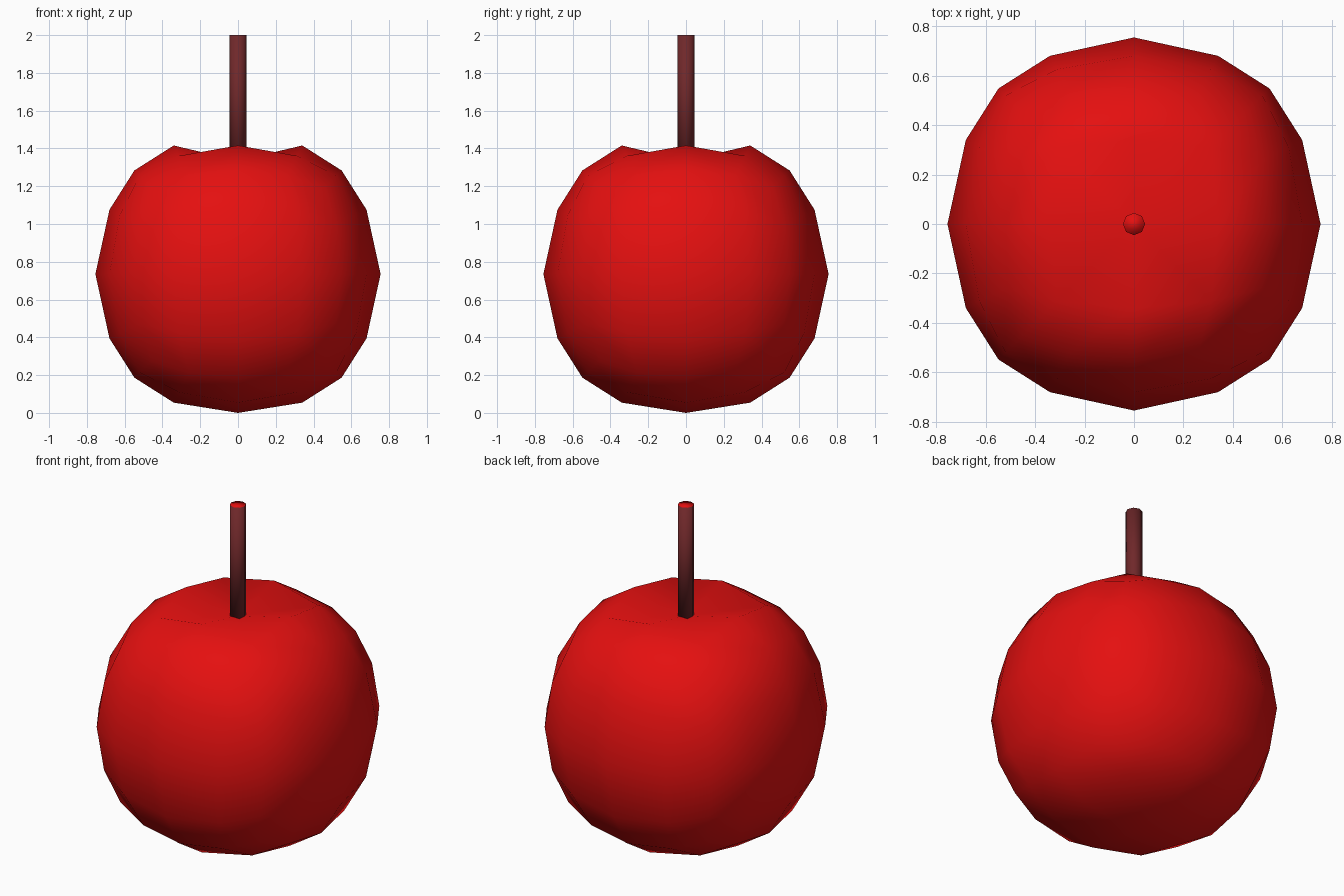
import bpy, bmesh
from mathutils import Vector

if "Cube" in bpy.data.objects:
    bpy.data.objects.remove(bpy.data.objects["Cube"])


def material(name, rgb):
    m = bpy.data.materials.new(name)
    m.diffuse_color = (*rgb, 1)
    m.use_nodes = True
    m.node_tree.nodes["Principled BSDF"].inputs["Base Color"].default_value = m.diffuse_color
    return m


red = material("apple red", (0.78, 0.005, 0.005))
brown = material("stem brown", (0.16, 0.021, 0.023))


def finish(bm, name, mats):
    mesh = bpy.data.meshes.new(name)
    for f in bm.faces:
        f.smooth = True
    bm.to_mesh(mesh)
    bm.free()
    for m in mats:
        mesh.materials.append(m)
    obj = bpy.data.objects.new(name, mesh)
    bpy.context.collection.objects.link(obj)
    return obj


# Apple body: a 4x4 gridded cube rounded almost to a sphere
MID = 0.735
bm = bmesh.new()
bmesh.ops.create_cube(bm, size=2)
bmesh.ops.subdivide_edges(bm, edges=bm.edges[:], cuts=3, use_grid_fill=True)
top, corners = None, []
for v in bm.verts:
    c = v.co.copy()
    v.co = c.normalized() * (0.705 + 0.05 * c.length)
    v.co.z += MID
    flat = Vector((c.x, c.y, 0)).length
    if c.z > 0.99 and flat < 0.01:          # dimple under the stem
        v.co.z = 1.335
        top = v
    elif c.z > 0.99 and abs(abs(c.x) - 0.5) < 0.01 and abs(abs(c.y) - 0.5) < 0.01:
        corners.append(v)
    elif c.z < -0.99 and flat < 0.01:       # slightly flattened base
        v.co.z = 0
# creases running out of the dimple
for v in corners:
    bmesh.ops.connect_verts(bm, verts=[top, v])
finish(bm, "apple_body", [red])

# Stem: eight-sided rod with a red cut end
bm = bmesh.new()
bmesh.ops.create_cone(bm, cap_ends=True, segments=8,
                      radius1=0.045, radius2=0.045, depth=0.68)
bmesh.ops.translate(bm, verts=bm.verts[:], vec=(0, 0, 1.66))
bm.normal_update()
for f in bm.faces:
    f.material_index = 1 if f.normal.z > 0.9 else 0
finish(bm, "stem", [brown, red])
